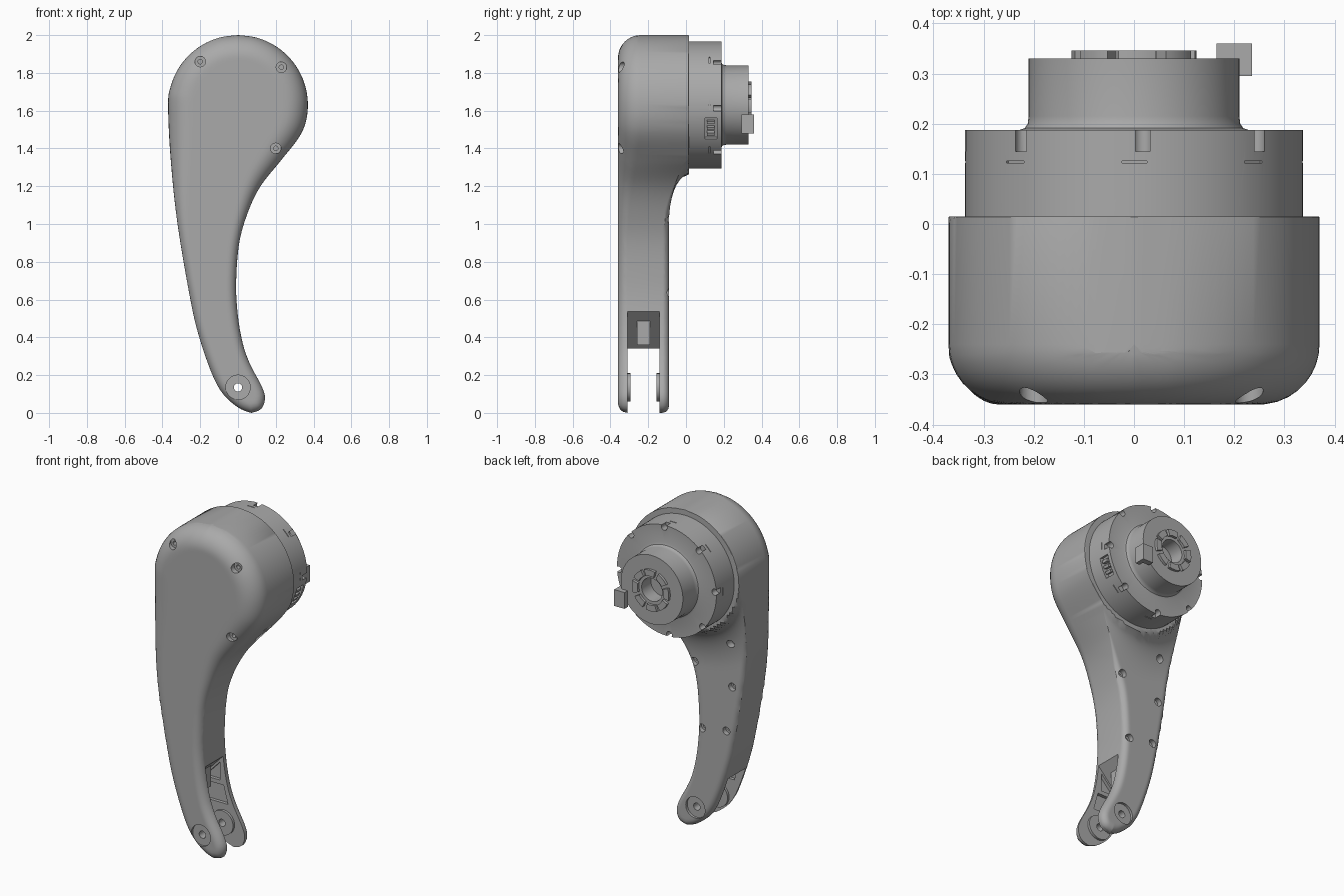
import bpy, bmesh, math
from mathutils import Vector, kdtree

if "Cube" in bpy.data.objects:
    bpy.data.objects.remove(bpy.data.objects["Cube"])

grey = bpy.data.materials.new("mid_grey")
grey.use_nodes = True
grey.diffuse_color = (0.4, 0.4, 0.4, 1)
grey.node_tree.nodes["Principled BSDF"].inputs["Base Color"].default_value = (0.4, 0.4, 0.4, 1)

AXIS_Z = 1.63     # height of the drum axis
HEAD_R = 0.37
PIVOT_Z = 0.135


def finish(bm, name):
    bmesh.ops.recalc_face_normals(bm, faces=bm.faces)
    mesh = bpy.data.meshes.new(name)
    bm.to_mesh(mesh)
    bm.free()
    obj = bpy.data.objects.new(name, mesh)
    bpy.context.collection.objects.link(obj)
    mesh.materials.append(grey)
    return obj


def loft(bm, rings, closed=False):
    n = len(rings[0])
    pairs = list(zip(rings, rings[1:])) + ([(rings[-1], rings[0])] if closed else [])
    for a, b in pairs:
        for i in range(n):
            j = (i + 1) % n
            bm.faces.new((a[i], a[j], b[j], b[i]))


def lathe(name, profile, x=0, z=AXIS_Z, seg=24, tube=False):
    """Turn (radius, y) points around an axis parallel to y."""
    bm = bmesh.new()
    turn = [2 * math.pi * k / seg for k in range(seg)]
    rings = [[bm.verts.new((x + r * math.cos(t), y, z + r * math.sin(t))) for t in turn]
             for r, y in profile]
    loft(bm, rings, tube)
    if not tube:
        bm.faces.new(rings[0])
        bm.faces.new(rings[-1])
    return finish(bm, name)


def prism(name, poly, y0, y1):
    """Extrude an (x, z) polygon along y."""
    bm = bmesh.new()
    rings = [[bm.verts.new((x, y, z)) for x, z in poly] for y in (y0, y1)]
    loft(bm, rings)
    for r in rings:
        bm.faces.new(r)
    return finish(bm, name)


def polar_box(name, radius, angle, y0, y1, deep, wide):
    """Box set on the drum axis at a radius and angle."""
    c, s = math.cos(angle), math.sin(angle)
    poly = [(u * c - v * s, AXIS_Z + u * s + v * c)
            for u, v in ((radius - deep / 2, -wide / 2), (radius + deep / 2, -wide / 2),
                         (radius + deep / 2, wide / 2), (radius - deep / 2, wide / 2))]
    return prism(name, poly, y0, y1)


def select(objs):
    bpy.ops.object.select_all(action='DESELECT')
    for o in objs:
        o.select_set(True)
    bpy.context.view_layer.objects.active = objs[0]


def cut(obj, cutters):
    select(cutters)
    if len(cutters) > 1:
        bpy.ops.object.join()
    tool = cutters[0]
    mod = obj.modifiers.new("cut", 'BOOLEAN')
    mod.operation, mod.solver, mod.object = 'DIFFERENCE', 'EXACT', tool
    select([obj])
    bpy.ops.object.modifier_apply(modifier=mod.name)
    bpy.data.objects.remove(tool)


def smooth_path(points, count):
    """Spline through points, resampled evenly by length."""
    p = [Vector(q) for q in points]
    p = [p[0]] + p + [p[-1]]
    dense = []
    for a, b, c, d in zip(p, p[1:], p[2:], p[3:]):
        for k in range(40):
            t = k / 40
            dense.append(b + (c - a) * t / 2 + (2 * a - 5 * b + 4 * c - d) * t * t / 2
                         + (3 * b - a - 3 * c + d) * t ** 3 / 2)
    dense.append(p[-1])
    total = sum((b - a).length for a, b in zip(dense, dense[1:]))
    out, run, k = [dense[0]], 0, 1
    for a, b in zip(dense, dense[1:]):
        step = (b - a).length
        while k < count and step > 0 and run + step >= total * k / count:
            out.append(a.lerp(b, (total * k / count - run) / step))
            k += 1
        run += step
    return out + [dense[-1]], dense


def blend(t):
    t = min(max(t, 0), 1)
    return t * t * (3 - 2 * t)


# Arm outline: left and right edges from crown to foot
def arc(degrees):
    return [(HEAD_R * math.cos(math.radians(a)), AXIS_Z + HEAD_R * math.sin(math.radians(a)))
            for a in degrees]


left_edge = arc(range(90, 181, 15)) + [
    (-.357, 1.35), (-.32, 1.0), (-.252, .6), (-.205, .4), (-.135, .2), (-.075, .095),
    (.005, .026), (.07, 0)]
right_edge = arc(range(90, -21, -15)) + [
    (.317, 1.45), (.222, 1.33), (.116, 1.195), (.048, 1.05), (.005, .89), (-.01, .68),
    (0, .51), (.026, .365), (.063, .26), (.127, .137), (.143, .075), (.122, .02), (.07, 0)]
ROWS, COLS = 120, 32
left, dense_l = smooth_path(left_edge, ROWS)
right, dense_r = smooth_path(right_edge, ROWS)
border = dense_l + dense_r
tree = kdtree.KDTree(len(border))
for i, p in enumerate(border):
    tree.insert((p.x, p.y, 0), i)
tree.balance()


def rounded(d, r):
    return 0 if d >= r else r - math.sqrt(max(r * r - (r - d) ** 2, 0))


# Arm body: rounded front, stepped back that sweeps up to the head
bm = bmesh.new()
rings = []
for a, b in zip(left, right):
    front, back = [], []
    for k in range(COLS + 1):
        p = a.lerp(b, (1 - math.cos(math.pi * k / COLS)) / 2)
        d = 0 if k in (0, COLS) else tree.find((p.x, p.y, 0))[2]
        out = math.hypot(p.x, p.y - AXIS_Z) - HEAD_R
        t = min(max(out / .25, 0), 1)
        rise = .105 * (1 - math.sqrt(1 - (1 - t) ** 2))
        front.append((p.x, -.36 + rounded(d, .05 + .07 * blend((p.y - .9) / .7)), p.y))
        back.append((p.x, -.09 + rise - rounded(d, .001 + .035 * blend(out / .3)), p.y))
    rings.append([bm.verts.new(c) for c in front + back[::-1]])
loft(bm, rings)
bmesh.ops.remove_doubles(bm, verts=bm.verts, dist=1e-5)
bmesh.ops.dissolve_degenerate(bm, edges=bm.edges, dist=1e-6)
arm = finish(bm, "arm_body")

# Fork slot with a sloped roof, and pockets in its walls
cut(arm, [prism("slot", [(.2, .752), (-.4, .116), (-.4, -.2), (.3, -.2)], -.31, -.14)])
cut(arm, [prism("low_pocket", [(-.11, .25), (.03, .25), (0, .36), (-.14, .36)], -.33, -.12),
          prism("high_pocket", [(-.13, .385), (-.025, .385), (-.025, .495)], -.33, -.12)])

# Pivot counterbore, front screw wells and back screw wells
holes = [lathe("pivot", [(.065, -.4), (.065, -.345), (.022, -.345), (.022, -.105),
                         (.065, -.105), (.065, 0)], 0, PIVOT_Z, 32)]
for x, z in ((-.2, 1.86), (.23, 1.83), (.2, 1.40)):
    holes.append(lathe("well", [(.028, -.4), (.028, -.325), (.012, -.325), (.012, -.3)], x, z))
for x, z in ((-.25, 1.21), (.005, 1.03), (-.25, .94), (-.045, .635), (-.21, .66)):
    holes.append(lathe("well", [(.024, 0), (.024, -.12), (.011, -.12), (.011, -.135)], x, z))
cut(arm, holes)

# Fork inner bosses and the stop block under the roof
front_boss = lathe("front_fork_boss", [(.022, -.315), (.075, -.315), (.075, -.295),
                                       (.022, -.295)], 0, PIVOT_Z, 32, True)
rear_boss = lathe("rear_fork_boss", [(.022, -.155), (.075, -.155), (.075, -.135),
                                     (.022, -.135)], 0, PIVOT_Z, 32, True)
prism("fork_stop_block", [(-.165, .36), (-.05, .36), (-.05, .5), (-.165, .38)], -.26, -.19)

# Drum and hub turned in one piece, with a bore
drum = lathe("drum_and_hub", [(.337, 0), (.337, .187), (.23, .187), (.218, .191), (.212, .2),
                              (.21, .215), (.21, .33), (.07, .33), (.07, .24)], seg=96)
steps = [math.radians(87 + 45 * k) for k in range(8)]
notches = []
for a in steps:
    notches.append(lathe("notch", [(.019, .145), (.019, .3)], .325 * math.cos(a),
                         AXIS_Z + .325 * math.sin(a), 16))
    notches.append(polar_box("groove", .337, a + .05, .122, .126, .016, .05))
socket = math.radians(-22)
notches.append(polar_box("socket", .337, socket, .1, .165, .06, .12))
cut(drum, notches)

# Socket pins and clip at the side of the drum
for k in (-1, 0, 1):
    polar_box("socket_pin", .32, socket + k * .1, .11, .15, .03, .016)

# Raised segments and bolts around the bore
for k, a in enumerate(steps):
    bm = bmesh.new()
    sections = []
    for i in range(7):
        t = a + .3 * (i / 3 - 1)
        sections.append([bm.verts.new((r * math.cos(t), y, AXIS_Z + r * math.sin(t)))
                         for r, y in ((.088, .325), (.125, .325), (.125, .346), (.088, .346))])
    loft(bm, sections)
    bm.faces.new(sections[0])
    bm.faces.new(sections[-1])
    finish(bm, "hub_segment")

# Angled connector at the hub edge
prism("connector_plate", [(.165, 1.48), (.235, 1.48), (.235, 1.58), (.165, 1.58)], .325, .36)
prism("connector_leg", [(.208, 1.48), (.235, 1.48), (.235, 1.58), (.208, 1.58)], .295, .325)

# Smooth shading with sharp edges kept
select(list(o for o in bpy.context.collection.objects if o.type == 'MESH'))
bpy.ops.object.shade_smooth_by_angle(angle=math.radians(35))
